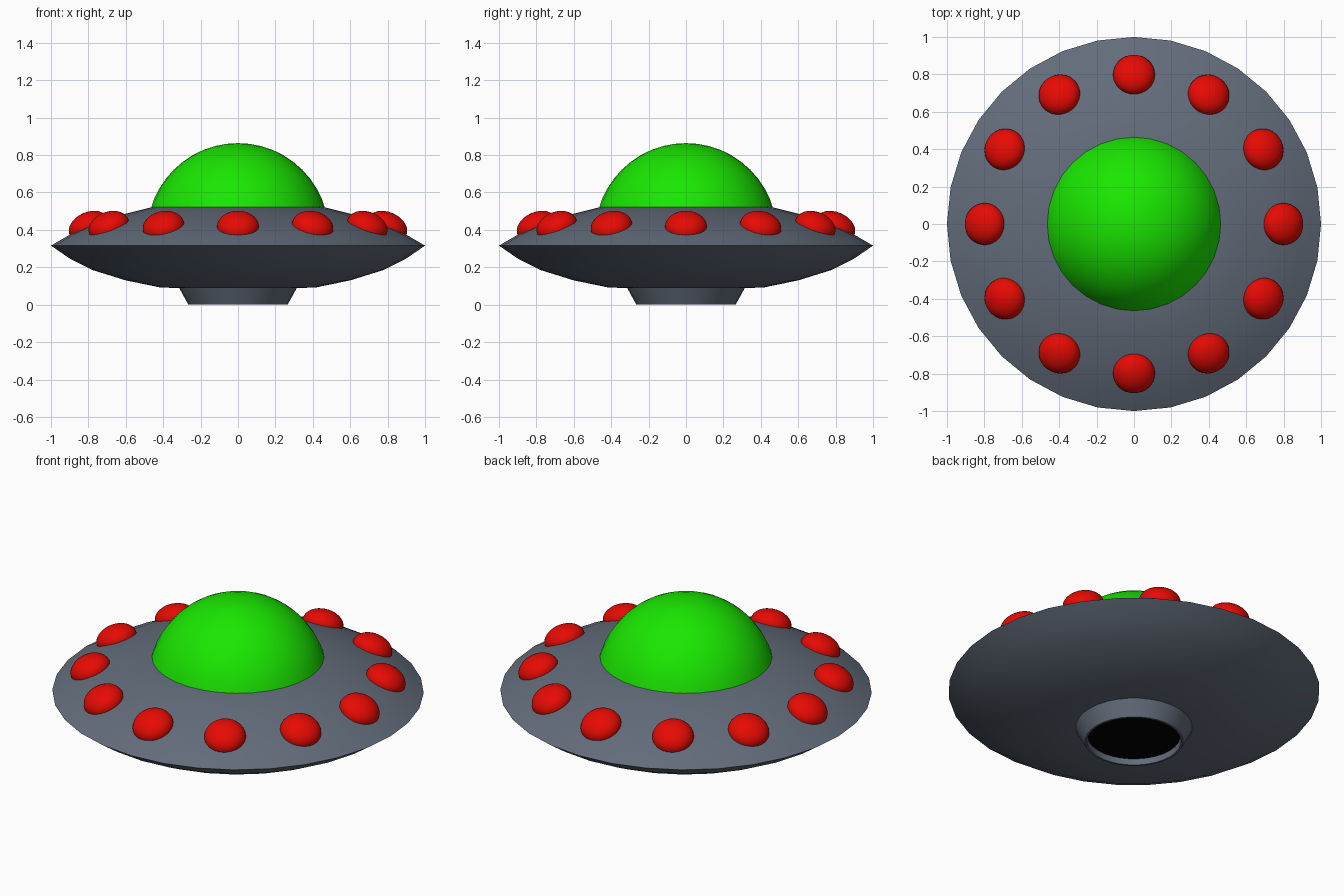
import bpy, bmesh, math

if "Cube" in bpy.data.objects:
    bpy.data.objects.remove(bpy.data.objects["Cube"])

SIDES = 32


def material(name, rgb):
    m = bpy.data.materials.new(name)
    m.diffuse_color = (*rgb, 1)
    m.use_nodes = True
    m.node_tree.nodes["Principled BSDF"].inputs["Base Color"].default_value = m.diffuse_color
    return m


def finish(ob, mat, angle):
    ob.data.materials.append(mat)
    bpy.ops.object.select_all(action='DESELECT')
    ob.select_set(True)
    bpy.context.view_layer.objects.active = ob
    bpy.ops.object.shade_smooth_by_angle(angle=math.radians(angle))


def lathe(name, profile, mat, angle=30):
    """Spin (radius, z) points round z; the outside lies right of the path."""
    bm = bmesh.new()
    rings = []
    for r, z in profile:
        rings.append([bm.verts.new((r * math.cos(math.tau * j / SIDES),
                                    r * math.sin(math.tau * j / SIDES), z))
                      for j in range(SIDES)])
    for a, b in zip(rings, rings[1:]):
        for j in range(SIDES):
            k = (j + 1) % SIDES
            bm.faces.new((a[j], a[k], b[k], b[j]))
    bmesh.ops.remove_doubles(bm, verts=bm.verts[:], dist=1e-5)
    mesh = bpy.data.meshes.new(name)
    bm.to_mesh(mesh)
    bm.free()
    ob = bpy.data.objects.new(name, mesh)
    bpy.context.collection.objects.link(ob)
    finish(ob, mat, angle)
    return ob


steel = material("blue_steel", (0.122, 0.15, 0.195))
green = material("dome_green", (0.01, 0.8, 0.0))
red = material("lamp_red", (0.8, 0.003, 0.001))
black = material("hatch_black", (0, 0, 0))

# Saucer hull with a sharp rim
lathe("hull", [(0.25, 0.088), (0.31, 0.088), (0.42, 0.093), (0.6, 0.13),
               (0.78, 0.186), (0.9, 0.247), (1.0, 0.316), (0.9, 0.374),
               (0.8, 0.42), (0.7, 0.456), (0.6, 0.487), (0.46, 0.522),
               (0.40, 0.525)], steel)

# Flared exhaust ring below, with a recessed dark hatch
lathe("exhaust_ring", [(0.25, 0.035), (0.254, 0.0), (0.265, 0.0), (0.316, 0.092)], steel)
lathe("exhaust_hatch", [(0, 0.035), (0.25, 0.035)], black)

# Cockpit dome, a spherical cap
R, CZ = 0.486, 0.378
start = math.asin((0.505 - CZ) / R)
steps = 10
dome = []
for i in range(steps + 1):
    t = start + (math.pi / 2 - start) * i / steps
    dome.append((max(0, R * math.cos(t)), CZ + R * math.sin(t)))
lathe("cockpit_dome", dome, green)

# Ring of flattened lamps, tilted to lie on the hull slope
for i in range(12):
    a = math.tau * i / 12
    bpy.ops.mesh.primitive_uv_sphere_add(
        segments=32, ring_count=16, radius=1,
        location=(0.798 * math.cos(a), 0.798 * math.sin(a), 0.418),
        rotation=(0, math.radians(24), a))
    lamp = bpy.context.object
    lamp.name = f"lamp_{i + 1}"
    lamp.scale = (0.112, 0.112, 0.077)
    finish(lamp, red, 30)
